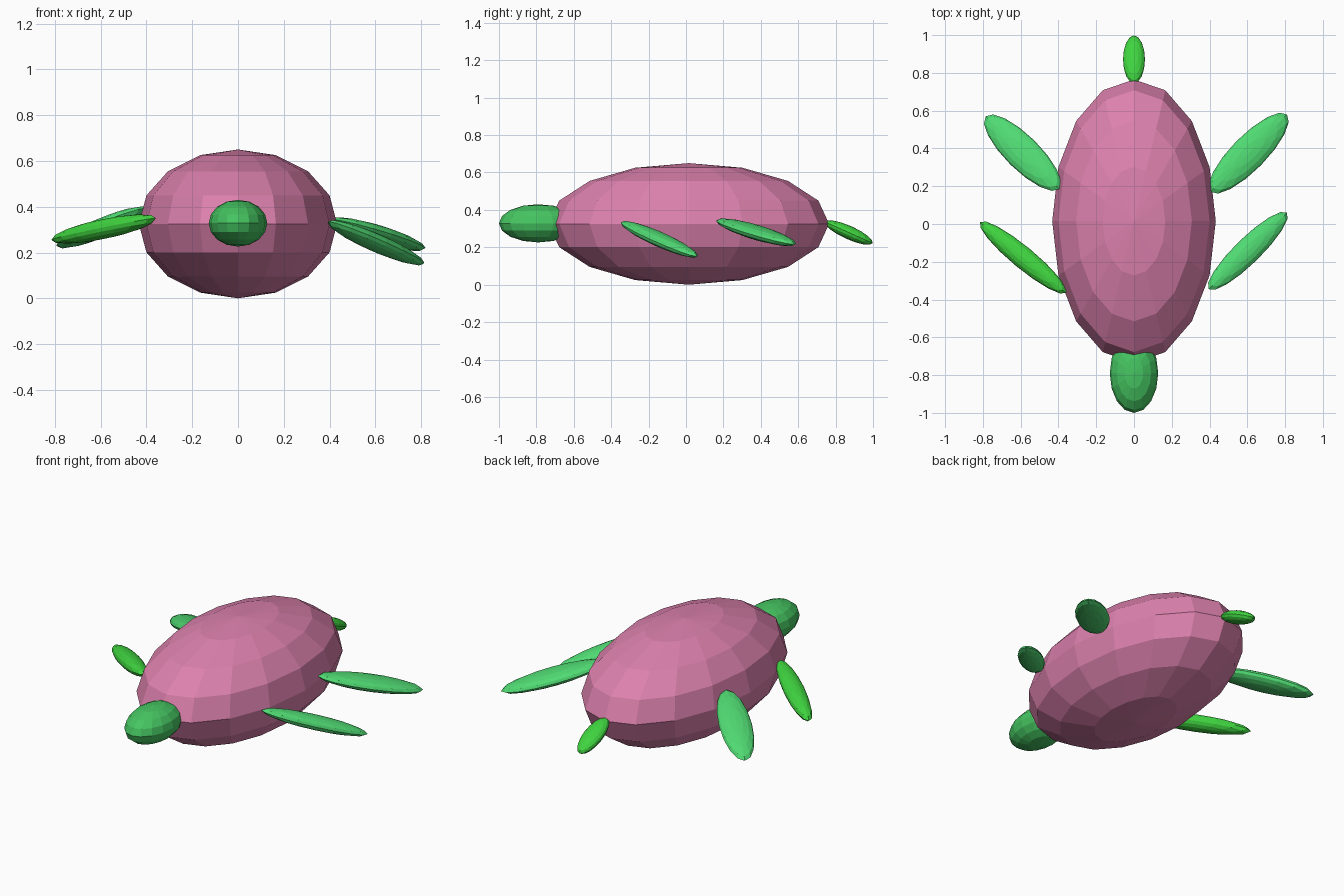
import bpy
import bmesh
from mathutils import Vector, Matrix

if "Cube" in bpy.data.objects:
    bpy.data.objects.remove(bpy.data.objects["Cube"])


def material(name, rgb):
    m = bpy.data.materials.new(name)
    m.diffuse_color = (*rgb, 1)
    m.use_nodes = True
    m.node_tree.nodes["Principled BSDF"].inputs["Base Color"].default_value = m.diffuse_color
    return m


PINK = material("shell_pink", (0.72, 0.22, 0.42))
GREEN = material("head_green", (0.06, 0.56, 0.12))
LIGHT = material("flipper_green", (0.08, 0.70, 0.17))
BRIGHT = material("bright_green", (0.05, 0.66, 0.05))


def ellipsoid(name, centre, radii, mat, direction=None):
    """Flat-shaded 16 x 8 sphere, scaled, with local x turned to direction."""
    rot = Matrix.Identity(4)
    if direction:
        rot = direction.to_track_quat('X', 'Z').to_matrix().to_4x4()
    bm = bmesh.new()
    bmesh.ops.create_uvsphere(
        bm, u_segments=16, v_segments=8, radius=1,
        matrix=Matrix.Translation(centre) @ rot @ Matrix.Diagonal((*radii, 1)))
    mesh = bpy.data.meshes.new(name)
    bm.to_mesh(mesh)
    bm.free()
    mesh.materials.append(mat)
    ob = bpy.data.objects.new(name, mesh)
    bpy.context.collection.objects.link(ob)
    return ob


def limb(name, root, tip, width, thickness, mat):
    """Long flattened ellipsoid running from root to tip."""
    a, b = Vector(root), Vector(tip)
    ellipsoid(name, (a + b) / 2, ((b - a).length / 2, width, thickness), mat, b - a)


# Shell and head
ellipsoid("shell", (0, 0.015, 0.325), (0.433, 0.75, 0.325), PINK)
ellipsoid("head", (0, -0.79, 0.328), (0.128, 0.21, 0.102), GREEN)

# Swept-back flippers, each at its own angle
limb("front_right_flipper", (0.395, -0.345, 0.335), (0.81, 0.06, 0.15), 0.068, 0.037, LIGHT)
limb("back_right_flipper", (0.405, 0.17, 0.345), (0.81, 0.58, 0.215), 0.091, 0.037, LIGHT)
limb("front_left_flipper", (-0.36, -0.365, 0.35), (-0.815, 0.01, 0.255), 0.058, 0.043, BRIGHT)
limb("back_left_flipper", (-0.395, 0.185, 0.395), (-0.785, 0.57, 0.225), 0.090, 0.037, LIGHT)

# Tail
limb("tail", (0, 0.745, 0.335), (0, 0.998, 0.222), 0.058, 0.036, BRIGHT)
